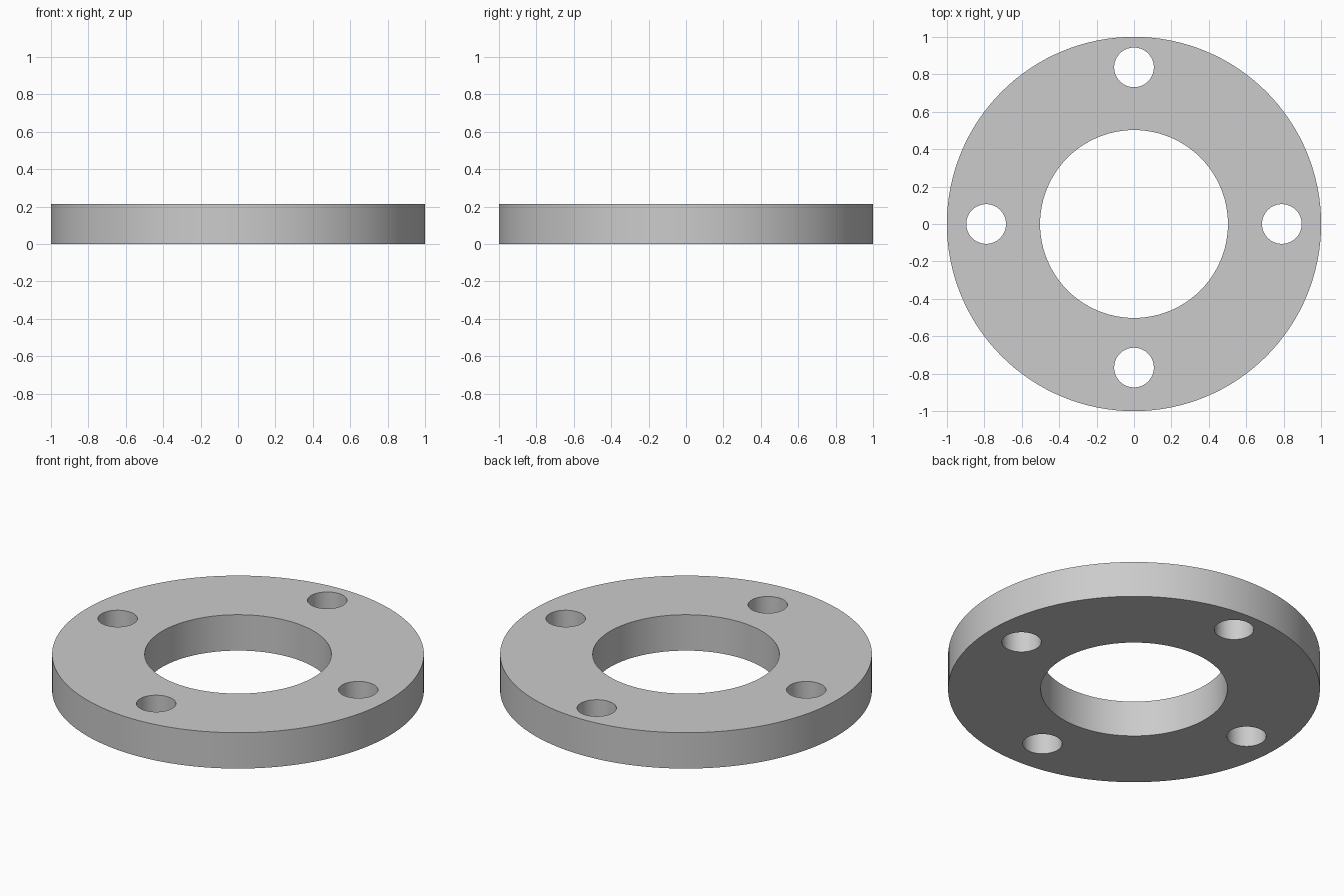
import bpy
from math import radians

if "Cube" in bpy.data.objects:
    bpy.data.objects.remove(bpy.data.objects["Cube"])

THICK = 0.213


def cylinder(name, radius, depth, x=0, y=0, sides=64):
    bpy.ops.mesh.primitive_cylinder_add(
        vertices=sides, radius=radius, depth=depth, location=(x, y, THICK / 2))
    obj = bpy.context.object
    obj.name = name
    return obj


# Flange disc
flange = cylinder("flange_ring", 1.0, THICK, sides=128)

# Central bore and four bolt holes (the y pair sits slightly towards the back)
holes = [("bore", 0.502, 0, 0, 96)]
holes += [("bolt_hole", 0.106, x, y, 64)
          for x, y in ((0.79, 0), (-0.79, 0), (0, 0.837), (0, -0.767))]

for name, radius, x, y, sides in holes:
    cutter = cylinder(name + "_cutter", radius, THICK * 3, x, y, sides)
    cutter.hide_render = True
    bpy.context.view_layer.objects.active = flange
    mod = flange.modifiers.new(name, 'BOOLEAN')
    mod.operation = 'DIFFERENCE'
    mod.solver = 'EXACT'
    mod.object = cutter
    bpy.ops.object.modifier_apply(modifier=mod.name)
    bpy.data.objects.remove(cutter)

# Smooth round walls, crisp rims
bpy.ops.object.select_all(action='DESELECT')
flange.select_set(True)
bpy.context.view_layer.objects.active = flange
bpy.ops.object.shade_smooth_by_angle(angle=radians(30))
